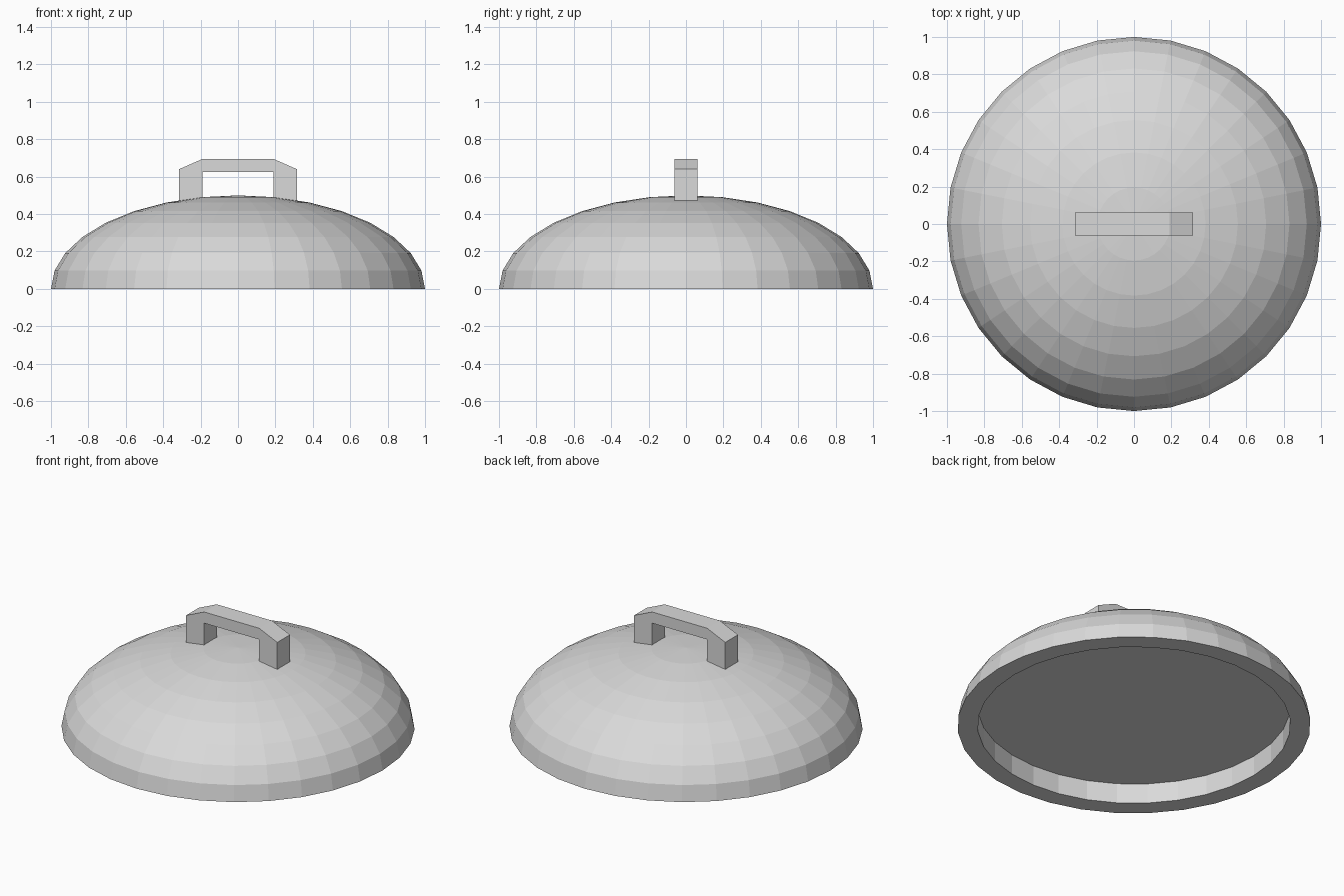
import bpy
import bmesh
from math import sin, cos, pi

cube = bpy.data.objects.get("Cube")
if cube:
    bpy.data.objects.remove(cube, do_unlink=True)

SEGMENTS = 32
LEVELS = 8
HEIGHT = 0.5
RECESS_RADIUS = 0.886
RECESS_DEPTH = 0.125

metal = bpy.data.materials.new("light grey metal")
metal.use_nodes = True
grey = (0.7, 0.7, 0.7, 1)
metal.diffuse_color = grey
metal.node_tree.nodes["Principled BSDF"].inputs["Base Color"].default_value = grey


def finish(name, bm):
    """Turn a bmesh into a flat-shaded object."""
    bmesh.ops.recalc_face_normals(bm, faces=bm.faces)
    mesh = bpy.data.meshes.new(name)
    bm.to_mesh(mesh)
    bm.free()
    mesh.materials.append(metal)
    obj = bpy.data.objects.new(name, mesh)
    bpy.context.collection.objects.link(obj)
    return obj


def ring(bm, radius, z):
    turns = [2 * pi * i / SEGMENTS for i in range(SEGMENTS)]
    return [bm.verts.new((radius * cos(a), radius * sin(a), z)) for a in turns]


# Lid: recessed underside, rim and flattened dome
bm = bmesh.new()
profile = [(RECESS_RADIUS, RECESS_DEPTH), (RECESS_RADIUS, 0)]
for i in range(LEVELS):
    a = i * pi / 2 / LEVELS
    profile.append((cos(a), HEIGHT * sin(a)))
rings = [ring(bm, r, z) for r, z in profile]
for low, high in zip(rings, rings[1:]):
    for i in range(SEGMENTS):
        j = (i + 1) % SEGMENTS
        bm.faces.new((low[i], low[j], high[j], high[i]))
bm.faces.new(rings[0])
tip = bm.verts.new((0, 0, HEIGHT))
for i in range(SEGMENTS):
    bm.faces.new((rings[-1][i], rings[-1][(i + 1) % SEGMENTS], tip))
finish("lid_dome", bm)

# Handle: bevel-cornered arch, its feet sunk into the dome
half = [(0.19, 0.625), (0.19, 0.45), (0.315, 0.45), (0.315, 0.64), (0.19, 0.695)]
outline = half + [(-x, z) for x, z in reversed(half)]
bm = bmesh.new()
face = bm.faces.new([bm.verts.new((x, -0.0625, z)) for x, z in outline])
extruded = bmesh.ops.extrude_face_region(bm, geom=[face], use_keep_orig=True)["geom"]
bmesh.ops.translate(bm, vec=(0, 0.125, 0),
                    verts=[v for v in extruded if isinstance(v, bmesh.types.BMVert)])
finish("handle", bm)
